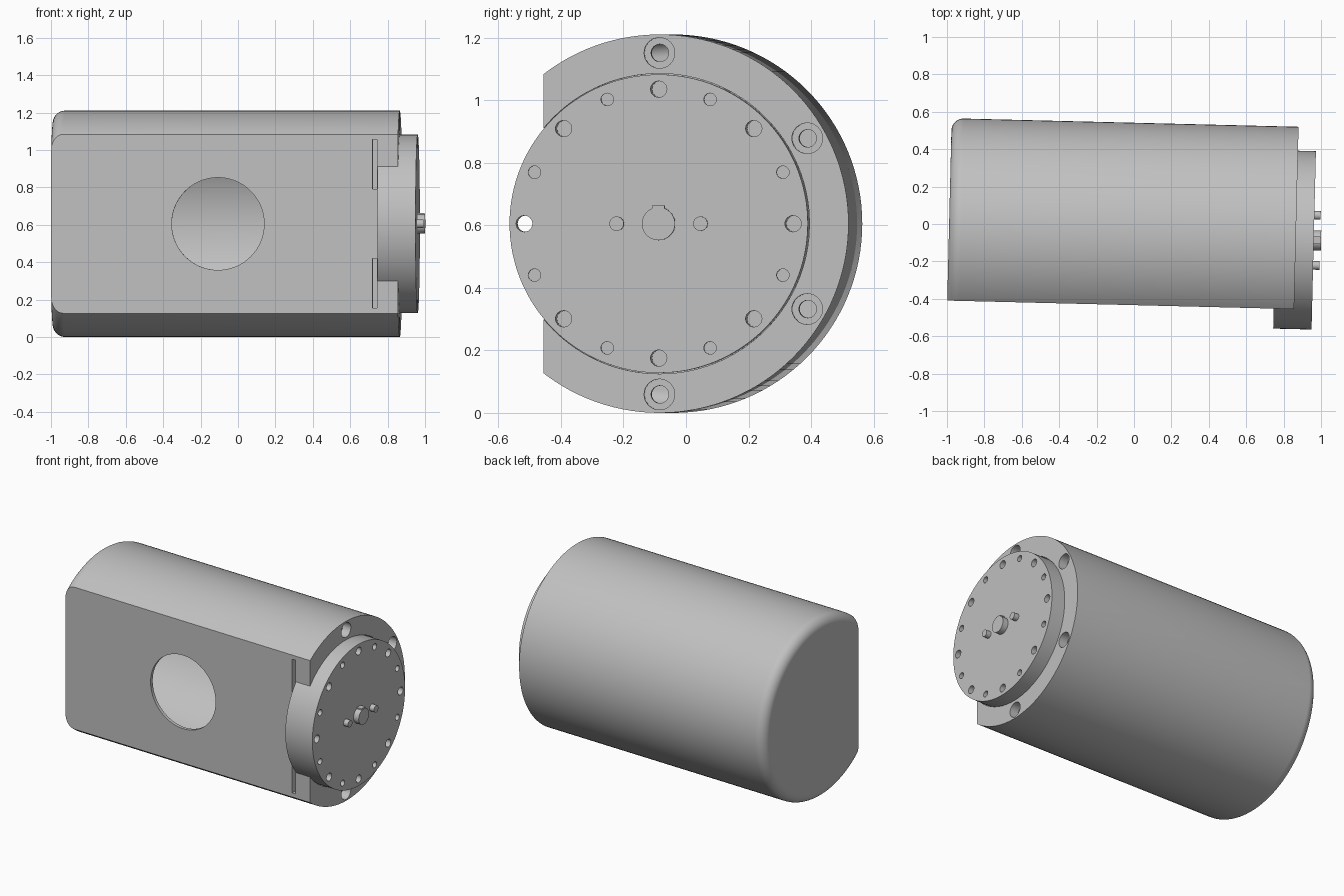
import bpy
import bmesh
from math import pi, sin, cos, radians
from mathutils import Vector

cube = bpy.data.objects.get("Cube")
if cube:
    bpy.data.objects.remove(cube, do_unlink=True)

grey = bpy.data.materials.new("plain_grey")
grey.use_nodes = True
COLOUR = (0.53, 0.53, 0.53, 1)
grey.diffuse_color = COLOUR
grey.node_tree.nodes["Principled BSDF"].inputs["Base Color"].default_value = COLOUR

# The housing axis is local x; its machined end face is at x = 0.
R = 0.605            # housing radius
FLAT = -0.37         # flat side
LENGTH = 1.855
FLANGE_R = 0.477
FLANGE_BACK, FLANGE_FRONT = -0.109, 0.096


def finish(name, bm):
    bmesh.ops.recalc_face_normals(bm, faces=bm.faces)
    mesh = bpy.data.meshes.new(name)
    bm.to_mesh(mesh)
    bm.free()
    mesh.materials.append(grey)
    obj = bpy.data.objects.new(name, mesh)
    bpy.context.collection.objects.link(obj)
    return obj


def lathe(name, profile, y=0, z=0, segs=32):
    """Closed solid of revolution about the x direction from (x, radius) points."""
    bm = bmesh.new()
    rings = [[bm.verts.new((x, y + r * cos(2 * pi * i / segs), z + r * sin(2 * pi * i / segs)))
              for i in range(segs)] for x, r in profile]
    for a, b in zip(rings, rings[1:]):
        for i in range(segs):
            j = (i + 1) % segs
            bm.faces.new((a[i], a[j], b[j], b[i]))
    bm.faces.new(rings[0])
    bm.faces.new(rings[-1])
    return finish(name, bm)


def rod(name, x0, x1, r, y=0, z=0, segs=32):
    return lathe(name, [(x0, r), (x1, r)], y, z, segs)


def box(name, lo, hi):
    bm = bmesh.new()
    lo, hi = Vector(lo), Vector(hi)
    bmesh.ops.create_cube(bm, size=1)
    for v in bm.verts:
        v.co = (lo + hi) / 2 + v.co * (hi - lo)
    return finish(name, bm)


def rounded(x0, x1, r, fillet):
    """Cylinder profile with a rounded edge at x0."""
    arc = [radians(90 * i / 10) for i in range(11)]
    return [(x0 + fillet * (1 - sin(t)), r - fillet * (1 - cos(t))) for t in reversed(arc)][::-1] and \
           [(x0 + fillet * (1 - cos(t)), r - fillet * (1 - sin(t))) for t in arc] + [(x1, r)]


def select(obj):
    bpy.ops.object.select_all(action='DESELECT')
    obj.select_set(True)
    bpy.context.view_layer.objects.active = obj


def cut(obj, *cutters):
    for cutter in cutters:
        cutter.hide_render = True
        mod = obj.modifiers.new("cut", 'BOOLEAN')
        mod.operation, mod.solver, mod.object = 'DIFFERENCE', 'EXACT', cutter
        select(obj)
        bpy.ops.object.modifier_apply(modifier=mod.name)
        bpy.data.objects.remove(cutter, do_unlink=True)


# Hollow housing with a rounded rear edge and one flat side
housing = lathe("housing", rounded(-LENGTH, 0, R, 0.065), segs=128)
cut(housing, box("flat_cutter", (-3, -2, -2), (1, FLAT, 2)))
cavity = lathe("cavity_cutter", rounded(-LENGTH + 0.025, -0.16, R - 0.022, 0.05), segs=128)
cut(cavity, box("cavity_flat_cutter", (-3, -2, -2), (1, FLAT + 0.022, 2)))
cut(housing, cavity, rod("recess_cutter", FLANGE_BACK, 0.2, FLANGE_R + 0.003, segs=128))

# Round opening in the flat side
opening = rod("opening_cutter", 0, 0.2, 0.247, segs=96)
opening.rotation_euler.z = pi / 2
opening.location = (-0.9635, FLAT - 0.1, 0)
cut(housing, opening)

# Narrow slots beside the flange
for s in (-1, 1):
    z0, z1 = sorted((s * 0.185, s * 0.45))
    cut(housing, box("slot_cutter", (-0.136, FLAT - 0.05, z0), (-0.112, FLAT + 0.1, z1)))

# Counterbored mounting holes in the end face
for deg in (-90, -30, 30, 90):
    y, z = 0.546 * cos(radians(deg)), 0.546 * sin(radians(deg))
    cut(housing, rod("counterbore_cutter", -0.06, 0.1, 0.049, y, z),
        rod("bolt_hole_cutter", -0.2, 0.1, 0.028, y, z))

# Offset flange disc with alternating deep and shallow holes
flange = rod("flange", FLANGE_BACK, FLANGE_FRONT, FLANGE_R, segs=128)
for i in range(16):
    t = 2 * pi * i / 16
    deep = i % 2 == 0
    x0 = FLANGE_BACK - 0.05 if deep else FLANGE_FRONT - 0.04
    cut(flange, rod("flange_hole_cutter", x0, 0.2, 0.026 if deep else 0.02,
                    0.43 * cos(t), 0.43 * sin(t), 24))

# Keyed shaft and two locating pins
parts = [housing, flange,
         rod("shaft", 0.08, 0.135, 0.053, segs=48),
         box("shaft_key", (0.08, -0.02, 0), (0.132, 0.02, 0.058)),
         rod("left_pin", 0.08, 0.13, 0.023, 0.134),
         rod("right_pin", 0.08, 0.13, 0.023, -0.134)]

# Stand the whole assembly in place with its slight yaw
for obj in parts:
    select(obj)
    bpy.ops.object.shade_smooth_by_angle(angle=radians(30))
    obj.location = (0.865, -0.085, R)
    obj.rotation_euler.z = -0.0245
